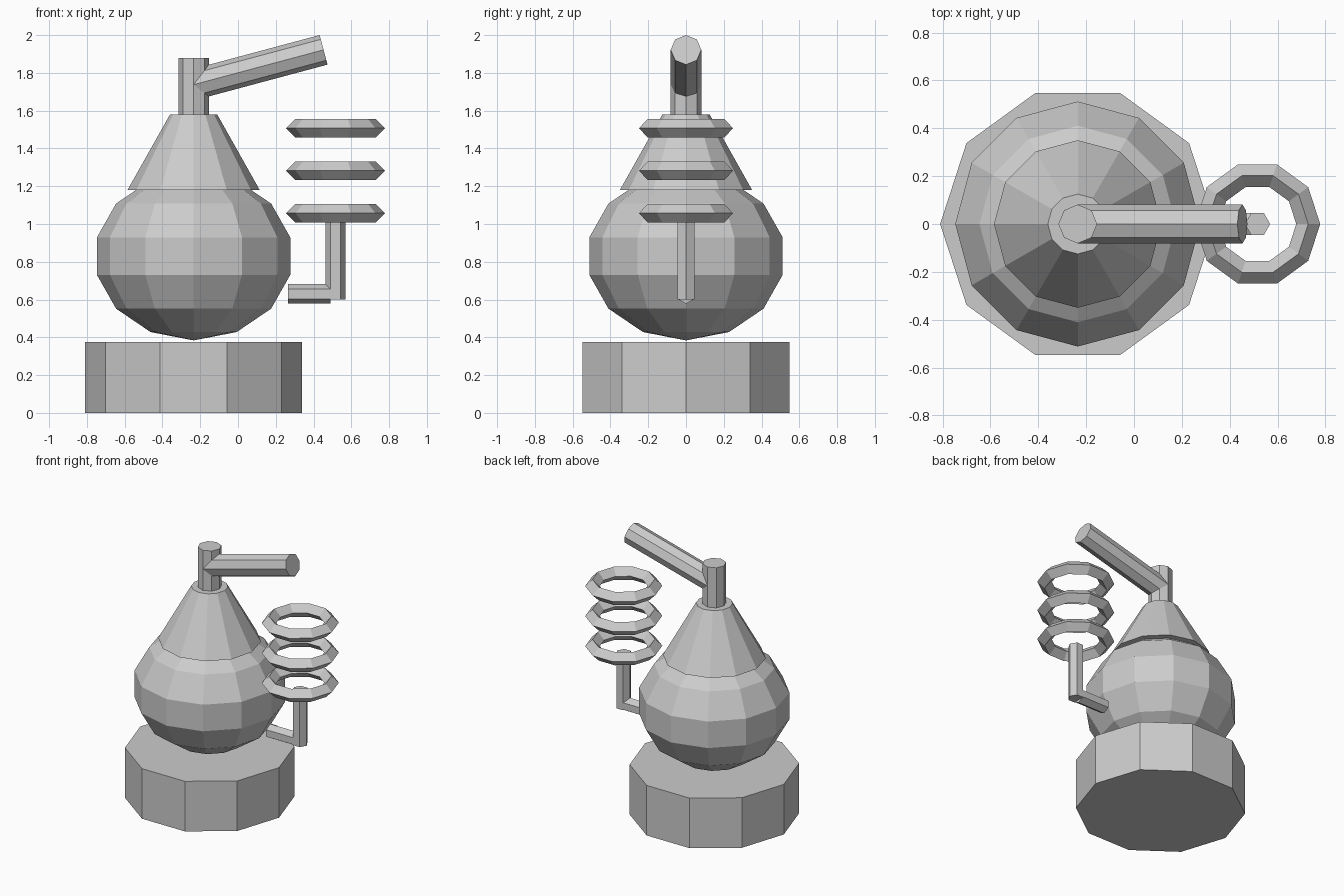
import bpy
import bmesh
from math import pi, radians, sin, cos
from mathutils import Vector, Matrix

cube = bpy.data.objects.get("Cube")
if cube:
    bpy.data.objects.remove(cube, do_unlink=True)

grey = bpy.data.materials.new("plain grey")
grey.use_nodes = True
grey.diffuse_color = (0.6, 0.6, 0.6, 1)
grey.node_tree.nodes["Principled BSDF"].inputs["Base Color"].default_value = (0.6, 0.6, 0.6, 1)

BODY_X = -0.235   # axis of the boiler
COIL_X = 0.516    # axis of the coil


def finish(name, bm):
    bmesh.ops.recalc_face_normals(bm, faces=bm.faces)
    mesh = bpy.data.meshes.new(name)
    bm.to_mesh(mesh)
    bm.free()
    mesh.materials.append(grey)
    obj = bpy.data.objects.new(name, mesh)
    bpy.context.collection.objects.link(obj)
    return obj


def rod(name, start, end, r1, r2, sides, turn=0.0):
    """Capped prism or cone from start to end; turn spins it about its axis."""
    start, end = Vector(start), Vector(end)
    axis = end - start
    spin = Vector((0, 0, 1)).rotation_difference(axis).to_matrix().to_4x4()
    place = Matrix.Translation((start + end) / 2) @ spin @ Matrix.Rotation(turn, 4, "Z")
    bm = bmesh.new()
    bmesh.ops.create_cone(bm, cap_ends=True, segments=sides, radius1=r1, radius2=r2,
                          depth=axis.length, matrix=place)
    return finish(name, bm)


def ring(name, centre, major, minor, sides):
    """Ring with a diamond cross-section."""
    bm = bmesh.new()
    loops = []
    for i in range(sides):
        a = 2 * pi * i / sides
        loops.append([bm.verts.new((centre[0] + (major + minor * cos(b)) * cos(a),
                                    centre[1] + (major + minor * cos(b)) * sin(a),
                                    centre[2] + minor * sin(b)))
                      for b in (0, pi / 2, pi, 3 * pi / 2)])
    for i in range(sides):
        here, there = loops[i], loops[(i + 1) % sides]
        for j in range(4):
            k = (j + 1) % 4
            bm.faces.new((here[j], there[j], there[k], here[k]))
    return finish(name, bm)


# Base block
rod("base", (BODY_X, 0, 0), (BODY_X, 0, 0.375), 0.575, 0.575, 10, pi / 2)

# Flattened round pot
bm = bmesh.new()
bmesh.ops.create_uvsphere(bm, u_segments=12, v_segments=7, radius=0.525,
                          matrix=Matrix.Translation((BODY_X, 0, 0.83)) @ Matrix.Diagonal((1, 1, 0.85, 1)))
finish("pot", bm)

# Conical lid, chimney pipe and slanted outlet arm
rod("lid", (BODY_X, 0, 1.18), (BODY_X, 0, 1.58), 0.35, 0.125, 12)
rod("neck_pipe", (BODY_X, 0, 1.5), (BODY_X, 0, 1.88), 0.081, 0.081, 8)
tilt = radians(15)
tip = Vector((0.453, 0, 1.922))
rod("outlet_arm", tip - 0.712 * Vector((cos(tilt), 0, sin(tilt))), tip, 0.081, 0.081, 8)

# Coil rings
for i in range(3):
    ring(f"coil_ring_{i + 1}", (COIL_X, 0, 1.057 + 0.225 * i), 0.212, 0.05, 10)

# Drain pipe and spout
rod("drain_pipe", (COIL_X, 0, 0.6), (COIL_X, 0, 1.01), 0.053, 0.053, 6, pi / 2)
rod("spout", (0.265, 0, 0.63), (0.49, 0, 0.63), 0.052, 0.052, 6, pi / 2)
